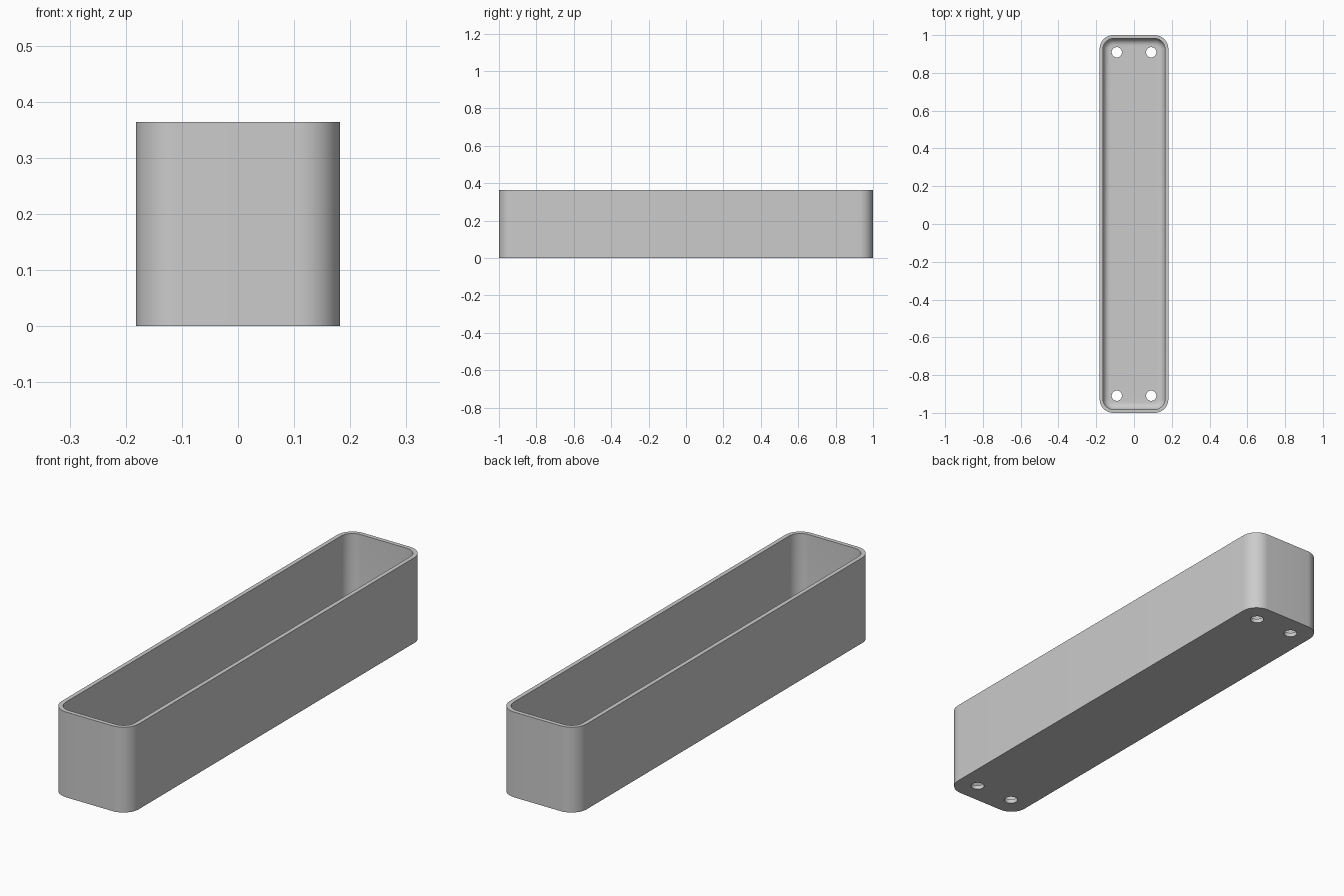
import bpy, bmesh, math

cube = bpy.data.objects.get("Cube")
if cube:
    bpy.data.objects.remove(cube, do_unlink=True)

MM = 2 / 110                      # the tray is 110 x 20 x 20 units
HALF_X, HALF_Y, HEIGHT = 10 * MM, 55 * MM, 20 * MM
WALL, CORNER, FILLET = MM, 4 * MM, 2 * MM
HOLE_X, HOLE_Y, HOLE_R = 5 * MM, 50 * MM, 1.5 * MM
STEPS = 12

grey = bpy.data.materials.new("light_grey")
grey.use_nodes = True
colour = (0.6, 0.6, 0.6, 1)
grey.diffuse_color = colour
grey.node_tree.nodes["Principled BSDF"].inputs["Base Color"].default_value = colour


def ring(bm, inset, z):
    """Rounded rectangle, drawn in from the outer outline by inset."""
    r = CORNER - inset
    verts = []
    for quarter, (sx, sy) in enumerate([(1, 1), (-1, 1), (-1, -1), (1, -1)]):
        for i in range(STEPS + 1):
            a = math.pi / 2 * (quarter + i / STEPS)
            verts.append(bm.verts.new((sx * (HALF_X - CORNER) + r * math.cos(a),
                                       sy * (HALF_Y - CORNER) + r * math.sin(a), z)))
    return verts


# Tray shell: outside wall, rim, inside wall, filleted floor
sections = [(0, 0), (0, HEIGHT), (WALL, HEIGHT)]
for i in range(9):
    a = math.pi / 2 * i / 8
    sections.append((WALL + FILLET * (1 - math.cos(a)),
                     WALL + FILLET * (1 - math.sin(a))))
bm = bmesh.new()
rings = [ring(bm, inset, z) for inset, z in sections]
for low, high in zip(rings, rings[1:]):
    for i in range(len(low)):
        j = (i + 1) % len(low)
        bm.faces.new((low[i], low[j], high[j], high[i]))
bm.faces.new(rings[0][::-1])
bm.faces.new(rings[-1])
bmesh.ops.recalc_face_normals(bm, faces=bm.faces)
mesh = bpy.data.meshes.new("tray")
bm.to_mesh(mesh)
bm.free()
mesh.materials.append(grey)
tray = bpy.data.objects.new("tray", mesh)
bpy.context.collection.objects.link(tray)

# Four screw holes through the floor
bpy.ops.object.select_all(action="DESELECT")
cutters = []
for sx in (-1, 1):
    for sy in (-1, 1):
        bpy.ops.mesh.primitive_cylinder_add(vertices=32, radius=HOLE_R, depth=4 * MM,
                                            location=(sx * HOLE_X, sy * HOLE_Y, 0))
        cutter = bpy.context.object
        cutter.name = "hole_cutter"
        cutter.hide_render = True
        cutter.data.materials.append(grey)
        cutters.append(cutter)
        cut = tray.modifiers.new("screw_hole", "BOOLEAN")
        cut.operation = "DIFFERENCE"
        cut.solver = "EXACT"
        cut.object = cutter

bpy.ops.object.select_all(action="DESELECT")
tray.select_set(True)
bpy.context.view_layer.objects.active = tray
for name in [m.name for m in tray.modifiers]:
    bpy.ops.object.modifier_apply(modifier=name)
for cutter in cutters:
    bpy.data.objects.remove(cutter, do_unlink=True)
bpy.ops.object.shade_smooth_by_angle(angle=math.radians(30))
